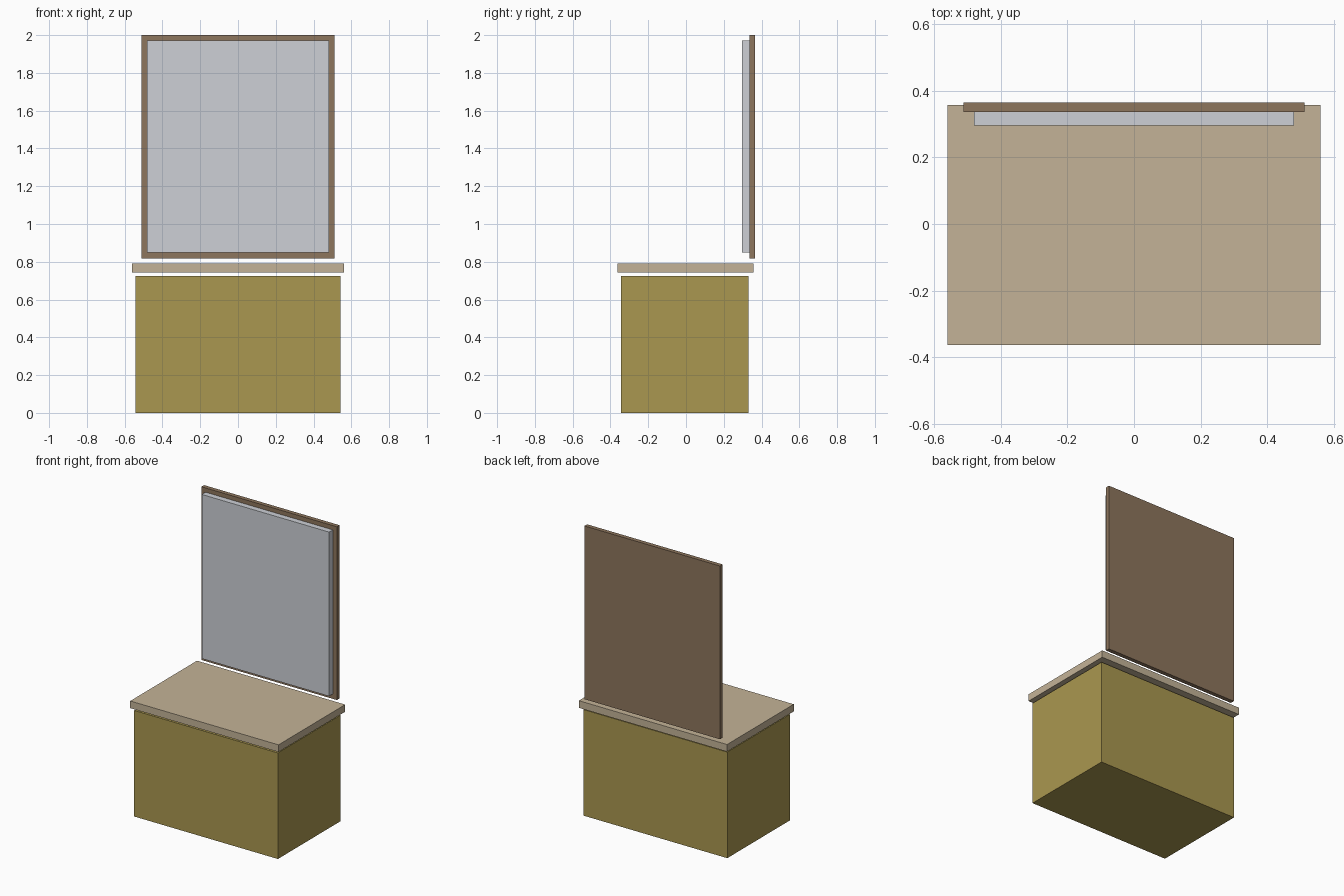
import bpy

if "Cube" in bpy.data.objects:
    bpy.data.objects.remove(bpy.data.objects["Cube"])


def material(name, rgb):
    m = bpy.data.materials.new(name)
    m.diffuse_color = (*rgb, 1)
    m.use_nodes = True
    m.node_tree.nodes["Principled BSDF"].inputs["Base Color"].default_value = m.diffuse_color
    return m


def box(name, lo, hi, mat):
    centre = [(a + b) / 2 for a, b in zip(lo, hi)]
    bpy.ops.mesh.primitive_cube_add(size=1, location=centre)
    ob = bpy.context.object
    ob.name = name
    ob.scale = [b - a for a, b in zip(lo, hi)]
    bpy.ops.object.transform_apply(location=False, rotation=False, scale=True)
    ob.data.materials.append(mat)
    return ob


olive = material("olive_paint", (0.40, 0.31, 0.08))
tan = material("tan_wood", (0.55, 0.45, 0.31))
brown = material("brown_wood", (0.27, 0.18, 0.11))
silver = material("mirror_glass", (0.61, 0.63, 0.67))

# Cabinet and the worktop floating just above it
box("cabinet", (-0.543, -0.345, 0), (0.543, 0.33, 0.724), olive)
box("worktop", (-0.56, -0.363, 0.742), (0.56, 0.357, 0.791), tan)

# Wall mirror: backing board with the glass panel in front
box("mirror_backing", (-0.512, 0.336, 0.817), (0.512, 0.365, 2.0), brown)
box("mirror_panel", (-0.481, 0.296, 0.85), (0.481, 0.336, 1.971), silver)
